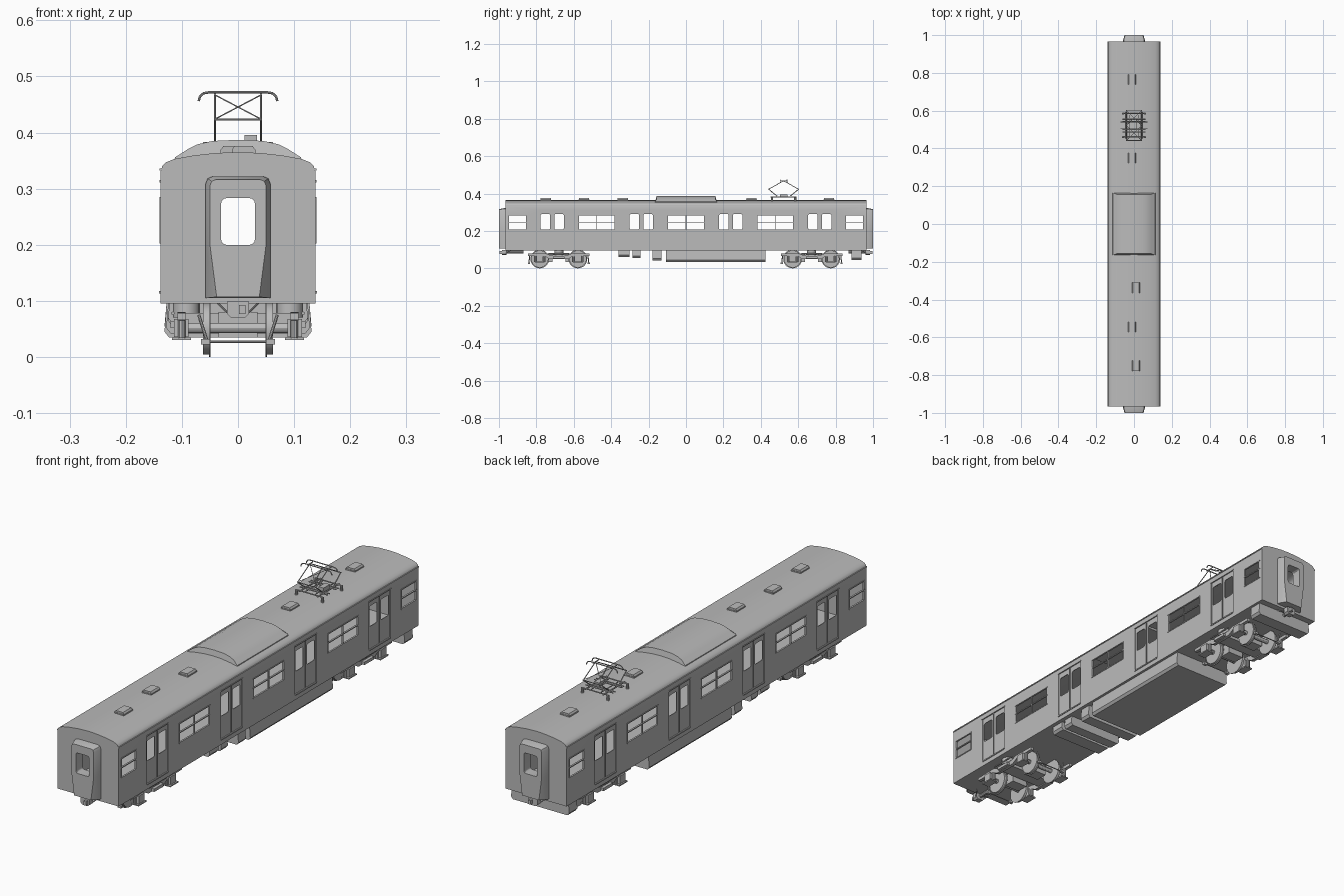
import bpy, bmesh, math
from mathutils import Vector, Matrix

cube = bpy.data.objects.get("Cube")
if cube:
    bpy.data.objects.remove(cube, do_unlink=True)

grey = bpy.data.materials.new("plain grey")
grey.use_nodes = True
tone = (0.5, 0.5, 0.5, 1)
grey.diffuse_color = tone
grey.node_tree.nodes["Principled BSDF"].inputs["Base Color"].default_value = tone


# ---- helpers ----
def prism(bm, pts, axis, a, b, end_pts=None):
    """Extrude a 2D outline along x (points are y,z) or y (points are x,z)."""
    def place(p, t):
        return (t, p[0], p[1]) if axis == "x" else (p[0], t, p[1])
    lo = [bm.verts.new(place(p, a)) for p in pts]
    hi = [bm.verts.new(place(p, b)) for p in (end_pts or pts)]
    n = len(pts)
    bm.faces.new(lo)
    bm.faces.new(hi[::-1])
    for i in range(n):
        bm.faces.new((lo[i], hi[i], hi[(i + 1) % n], lo[(i + 1) % n]))
    return lo + hi


def box(bm, x, y, z):
    prism(bm, [(x[0], z[0]), (x[1], z[0]), (x[1], z[1]), (x[0], z[1])], "y", *y)


def rod(bm, p, q, r, segs=8):
    p, q = Vector(p), Vector(q)
    d = q - p
    m = Matrix.Translation((p + q) / 2) @ d.to_track_quat("Z", "Y").to_matrix().to_4x4()
    bmesh.ops.create_cone(bm, cap_ends=True, segments=segs, radius1=r, radius2=r,
                          depth=d.length, matrix=m)


def round_rect(c, half, lo, hi, r):
    pts = []
    for k, (cx, cz) in enumerate(((c + half - r, hi - r), (c - half + r, hi - r),
                                  (c - half + r, lo + r), (c + half - r, lo + r))):
        for j in range(4):
            t = math.radians(90 * k + 30 * j)
            pts.append((cx + r * math.cos(t), cz + r * math.sin(t)))
    return pts


def mirrored(half):
    return half + [(-x, z) for x, z in reversed(half) if x > 0]


def shade(ob):
    bpy.ops.object.select_all(action="DESELECT")
    ob.select_set(True)
    bpy.context.view_layer.objects.active = ob
    bpy.ops.object.shade_smooth_by_angle(angle=math.radians(30))


def finish(bm, name, smooth=True):
    bmesh.ops.recalc_face_normals(bm, faces=bm.faces)
    me = bpy.data.meshes.new(name)
    bm.to_mesh(me)
    bm.free()
    me.materials.append(grey)
    ob = bpy.data.objects.new(name, me)
    bpy.context.collection.objects.link(ob)
    if smooth:
        shade(ob)
    return ob


def cut(ob, cutter):
    bpy.context.view_layer.objects.active = ob
    mod = ob.modifiers.new("cut", "BOOLEAN")
    mod.operation, mod.solver, mod.object = "DIFFERENCE", "EXACT", cutter
    bpy.ops.object.modifier_apply(modifier=mod.name)


SIDES = (1, -1)
DOORS = (-0.715, -0.239, 0.239, 0.715)
WINDOWS = [(-0.901, 0.047), (-0.477, 0.097), (0, 0.097), (0.477, 0.097), (0.901, 0.047)]

# ---- body shell with arched roof ----
section = mirrored([(0.138, 0.095), (0.138, 0.33), (0.135, 0.34), (0.128, 0.347),
                    (0.113, 0.353), (0.08, 0.359), (0.04, 0.3635), (0, 0.365)])
bm = bmesh.new()
prism(bm, section, "y", -0.965, 0.965)
body = finish(bm, "car_body", False)

cutters = []
bm = bmesh.new()
prism(bm, [(x * 0.95, 0.105 + (z - 0.095) * 0.93) for x, z in section], "y", -0.957, 0.957)
cutters.append(finish(bm, "interior_cutter", False))

bm = bmesh.new()
for c in DOORS:
    for s in SIDES:
        for leaf in SIDES:
            box(bm, sorted((s * 0.134, s * 0.15)), sorted((c + leaf * 0.001, c + leaf * 0.069)),
                (0.115, 0.312))
cutters.append(finish(bm, "door_recess_cutter", False))

bm = bmesh.new()
for c in DOORS:
    for leaf in SIDES:
        prism(bm, round_rect(c + leaf * 0.037, 0.025, 0.207, 0.29, 0.007), "x", -0.2, 0.2)
for c, h in WINDOWS:
    prism(bm, round_rect(c, h, 0.205, 0.283, 0.003), "x", -0.2, 0.2)
cutters.append(finish(bm, "side_window_cutter", False))

bm = bmesh.new()
prism(bm, round_rect(0, 0.03, 0.2, 0.283, 0.009), "y", -1.1, 1.1)
end_cutter = finish(bm, "end_window_cutter", False)
cutters.append(end_cutter)
for c in cutters:
    cut(body, c)
shade(body)

# ---- gangway surrounds on both ends ----
base = mirrored([(0.058, 0.105), (0.058, 0.2), (0.058, 0.308), (0.054, 0.318), (0.045, 0.322)])
face = mirrored([(0.038, 0.107), (0.05, 0.2), (0.05, 0.305), (0.047, 0.313), (0.04, 0.316)])
for s, name in ((-1, "front_gangway"), (1, "rear_gangway")):
    bm = bmesh.new()
    prism(bm, base, "y", s * 0.96, s * 0.972)
    prism(bm, base, "y", s * 0.972, s, face)
    bmesh.ops.remove_doubles(bm, verts=bm.verts, dist=1e-5)
    # drop the inner walls where the two lofts meet
    inner = [f for f in bm.faces if all(abs(abs(v.co.y) - 0.972) < 1e-4 for v in f.verts)]
    bmesh.ops.delete(bm, geom=inner, context="FACES_ONLY")
    gangway = finish(bm, name, False)
    cut(gangway, end_cutter)
    shade(gangway)
for c in cutters:
    bpy.data.objects.remove(c, do_unlink=True)

# ---- window frames, door sills and gutters ----
frames, sills, gutters = bmesh.new(), bmesh.new(), bmesh.new()
for s in SIDES:
    depth = sorted((s * 0.133, s * 0.14))
    for c, h in WINDOWS:
        for z in (0.2045, 0.246, 0.2835):
            box(frames, depth, (c - h - 0.003, c + h + 0.003), (z - 0.002, z + 0.002))
        posts = [c - h, c + h] + ([c] if h > 0.05 else [])
        for y in posts:
            box(frames, sorted((s * 0.1335, s * 0.1395)), (y - 0.002, y + 0.002), (0.204, 0.284))
    for c in DOORS:
        box(sills, sorted((s * 0.136, s * 0.141)), (c - 0.068, c + 0.068), (0.113, 0.118))
        box(sills, sorted((s * 0.136, s * 0.14)), (c - 0.072, c + 0.072), (0.311, 0.315))
    box(gutters, sorted((s * 0.136, s * 0.14)), (-0.965, 0.965), (0.332, 0.336))
finish(frames, "window_frames", False)
finish(sills, "door_sills", False)
finish(gutters, "roof_gutters", False)

# ---- roof air conditioner and ventilators ----
bm = bmesh.new()
verts = prism(bm, mirrored([(0.115, 0.345), (0.112, 0.356), (0.09, 0.37), (0.072, 0.379),
                            (0.045, 0.385), (0, 0.387)]), "y", -0.165, 0.165)
for v in verts:
    if v.co.z > 0.36:
        v.co.y *= 0.95
finish(bm, "air_conditioner")

bm = bmesh.new()
for x, y in ((-0.01, 0.765), (-0.01, 0.35), (0.01, -0.338), (-0.01, -0.545), (0.01, -0.75)):
    box(bm, (x - 0.021, x + 0.021), (y - 0.029, y + 0.029), (0.358, 0.369))
    prism(bm, [(x - 0.021, 0.369), (x + 0.021, 0.369), (x + 0.016, 0.376), (x - 0.016, 0.376)],
          "y", y - 0.027, y + 0.027)
finish(bm, "roof_ventilators", False)

# ---- pantograph ----
bm = bmesh.new()
PY = 0.522
for s in SIDES:
    x = s * 0.041
    rod(bm, (x, PY - 0.07, 0.381), (x, PY + 0.07, 0.381), 0.003)
    rod(bm, (s * 0.022, PY - 0.055, 0.381), (s * 0.022, PY + 0.055, 0.381), 0.002)
    rod(bm, (x, PY - 0.018, 0.468), (x, PY + 0.018, 0.468), 0.002)
    for t in SIDES:
        y = PY + t * 0.08
        rod(bm, (x, PY + t * 0.035, 0.386), (x, y, 0.423), 0.0022)
        rod(bm, (x, y, 0.423), (x, PY, 0.468), 0.0018)
        rod(bm, (x, y, 0.424), (-x, PY, 0.467), 0.0012)
        rod(bm, (s * 0.058, PY + t * 0.062, 0.352), (s * 0.058, PY + t * 0.062, 0.38), 0.006, 10)
for t in SIDES:
    rod(bm, (-0.043, PY + t * 0.08, 0.423), (0.043, PY + t * 0.08, 0.423), 0.0018)
    for d in (0.022, 0.035, 0.062):
        rod(bm, (-0.062, PY + t * d, 0.381), (0.062, PY + t * d, 0.381), 0.0025)
    head = mirrored([(0.07, 0.456), (0.068, 0.464), (0.062, 0.47), (0.05, 0.472)])
    for p, q in zip(head, head[1:]):
        y = PY + t * 0.018
        rod(bm, (p[0], y, p[1]), (q[0], y, q[1]), 0.0022)
box(bm, (0.012, 0.034), (PY - 0.02, PY + 0.02), (0.378, 0.396))
finish(bm, "pantograph")

# ---- underfloor equipment ----
bm = bmesh.new()
for y0, y1, z, w in ((-0.36, -0.303, 0.06, 0.125), (-0.286, -0.243, 0.055, 0.125),
                     (-0.18, -0.132, 0.042, 0.128), (-0.108, 0.424, 0.035, 0.131),
                     (0.885, 0.938, 0.045, 0.131)):
    prism(bm, mirrored([(w - 0.008, z), (w, z + 0.01), (w - 0.004, 0.1)]), "y", y0, y1)
finish(bm, "underfloor_boxes", False)

# ---- couplers ----
for s, name in ((-1, "front_coupler"), (1, "rear_coupler")):
    bm = bmesh.new()
    rod(bm, (0, s * 0.87, 0.086), (0, s * 0.965, 0.086), 0.008, 10)
    head = [(-0.02, 0.077), (-0.012, 0.07), (0.012, 0.07), (0.02, 0.077), (0.02, 0.099), (-0.02, 0.099)]
    prism(bm, head, "y", s * 0.96, s * 0.984)
    box(bm, (0.002, 0.013), sorted((s * 0.98, s * 0.997)), (0.077, 0.093))
    for x in SIDES:
        rod(bm, (x * 0.04, s * 0.93, 0.1), (x * 0.02, s * 0.965, 0.08), 0.002)
    finish(bm, name)

# ---- bogies ----
frame_half = [(0.165, 0.066), (0.165, 0.078), (0.07, 0.08), (0.045, 0.07), (0, 0.07)]
frame_low = [(0, 0.05), (0.05, 0.05), (0.075, 0.064)]
outline = frame_half + [(-y, z) for y, z in frame_half[-2::-1]]
outline += [(-y, z) for y, z in frame_low[:0:-1]] + frame_low
for c, name in ((-0.68, "front"), (0.672, "rear")):
    wheels, truck = bmesh.new(), bmesh.new()
    for t in SIDES:
        y = c + t * 0.102
        rod(wheels, (-0.1, y, 0.052), (0.1, y, 0.052), 0.009, 12)
        box(truck, (-0.035, 0.035), sorted((c + t * 0.035, c + t * 0.085)), (0.035, 0.08))
        rod(truck, (-0.058, c + t * 0.16, 0.027), (0.058, c + t * 0.16, 0.027), 0.002)
        for s in SIDES:
            rod(wheels, (s * 0.052, y, 0.05), (s * 0.062, y, 0.05), 0.046, 28)
            rod(wheels, (s * 0.049, y, 0.05), (s * 0.052, y, 0.05), 0.05, 28)
            # axle boxes, springs, lower plates and brake gear
            box(truck, sorted((s * 0.088, s * 0.114)), (y - 0.018, y + 0.018), (0.036, 0.068))
            box(truck, sorted((s * 0.084, s * 0.118)), (y - 0.026, y + 0.026), (0.03, 0.035))
            for d in SIDES:
                rod(truck, (s * 0.1, y + d * 0.024, 0.034), (s * 0.1, y + d * 0.024, 0.072), 0.007, 10)
            box(truck, sorted((s * 0.05, s * 0.066)), sorted((c + t * 0.154, c + t * 0.166)),
                (0.022, 0.032))
            rod(truck, (s * 0.055, c + t * 0.16, 0.028), (s * 0.07, c + t * 0.155, 0.075), 0.003)
    for s in SIDES:
        prism(truck, [(c + y, z) for y, z in outline], "x", s * 0.094, s * 0.108)
        rod(truck, (s * 0.092, c, 0.07), (s * 0.092, c, 0.097), 0.024, 16)
        box(truck, sorted((s * 0.108, s * 0.12)), (c - 0.03, c + 0.03), (0.052, 0.064))
        rod(truck, (s * 0.116, c - 0.055, 0.078), (s * 0.116, c + 0.055, 0.078), 0.003)
    box(truck, (-0.1, 0.1), (c - 0.03, c + 0.03), (0.054, 0.078))
    box(truck, (-0.02, 0.02), (c - 0.02, c + 0.02), (0.07, 0.098))
    finish(wheels, name + "_wheelsets")
    finish(truck, name + "_bogie")
